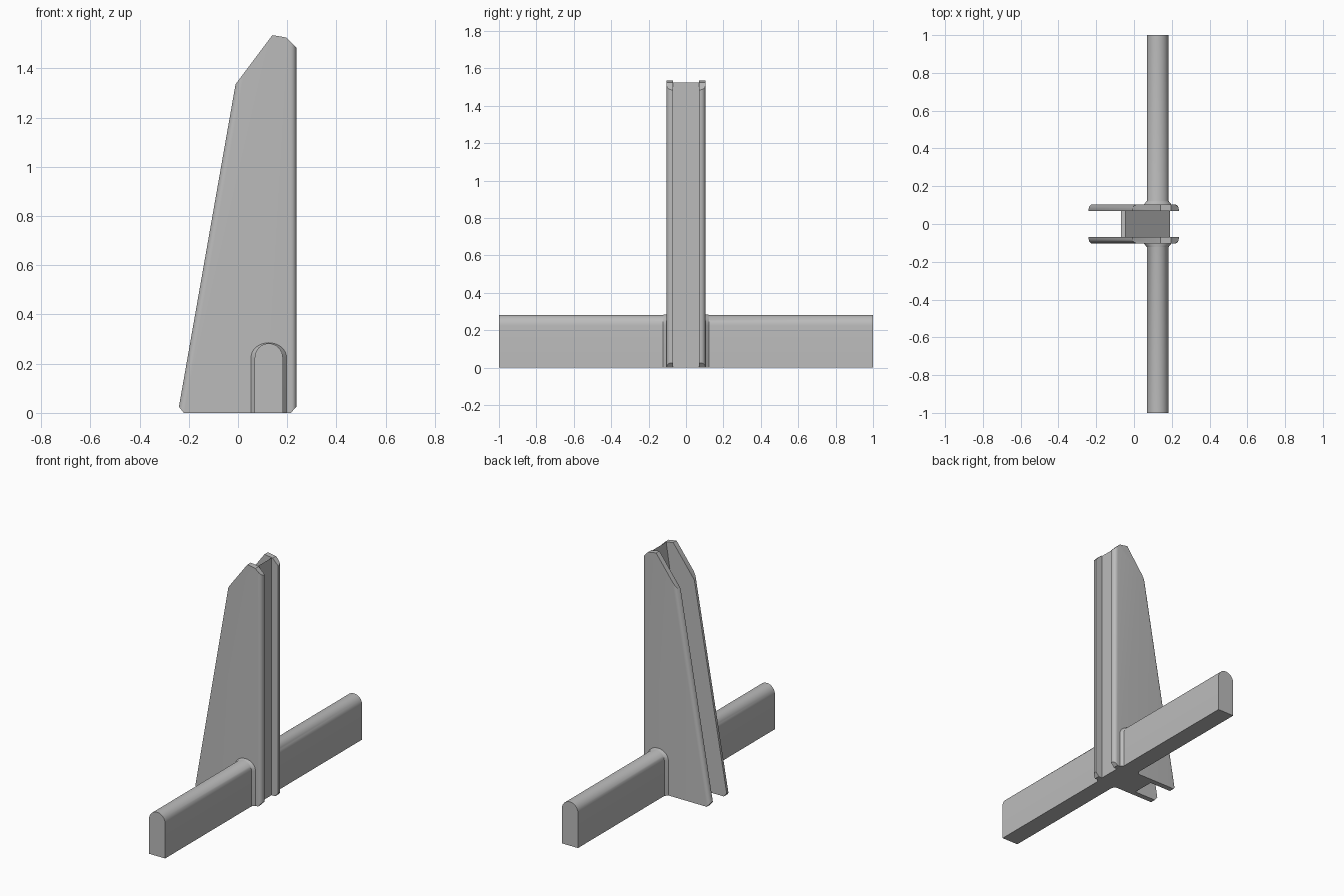
import bpy, bmesh, math

if "Cube" in bpy.data.objects:
    bpy.data.objects.remove(bpy.data.objects["Cube"])

grey = bpy.data.materials.new("plain grey")
grey.diffuse_color = (0.5, 0.5, 0.5, 1)
grey.use_nodes = True
grey.node_tree.nodes["Principled BSDF"].inputs["Base Color"].default_value = grey.diffuse_color


def finish(name, bm, smooth=True):
    bmesh.ops.recalc_face_normals(bm, faces=bm.faces[:])
    me = bpy.data.meshes.new(name)
    bm.to_mesh(me)
    bm.free()
    ob = bpy.data.objects.new(name, me)
    bpy.context.collection.objects.link(ob)
    me.materials.append(grey)
    if smooth:
        bpy.ops.object.select_all(action='DESELECT')
        ob.select_set(True)
        bpy.context.view_layer.objects.active = ob
        bpy.ops.object.shade_smooth_by_angle(angle=math.radians(30))
    return ob


def loft(rings):
    """Skin equal-length rings of points and cap both ends."""
    bm = bmesh.new()
    vs = [[bm.verts.new(p) for p in ring] for ring in rings]
    n = len(vs[0])
    for a, b in zip(vs, vs[1:]):
        for i in range(n):
            j = (i + 1) % n
            bm.faces.new((a[i], a[j], b[j], b[i]))
    bm.faces.new(vs[0])
    bm.faces.new(vs[-1][::-1])
    return bm


def extrude(profile, y0, y1):
    return loft([[(x, y, z) for x, z in profile] for y in (y0, y1)])


# Tapered side plates, outer front and rear edges rounded
PLATE = [(-0.22, 0), (-0.24, 0.025), (-0.01, 1.335), (0.14, 1.535),
         (0.197, 1.525), (0.237, 1.485), (0.237, 0.025), (0.215, 0)]
for side, label in ((-1, "front"), (1, "back")):
    bm = extrude(PLATE, side * 0.07, side * 0.104)
    long_edges = [e for e in bm.edges if e.calc_length() > 1
                  and all(abs(v.co.y) > 0.1 for v in e.verts)]
    bmesh.ops.bevel(bm, geom=long_edges, offset=0.026, segments=5,
                    profile=0.5, affect='EDGES')
    finish(label + "_plate", bm)

# Wedge-shaped web joining the plates, with a small foot at the rear
WEB = [(0.19, 0), (0.19, 1.525), (-0.045, 0.03), (-0.07, 0.02), (-0.07, 0)]
finish("web", extrude(WEB, -0.071, 0.071), smooth=False)

# Round-topped cross bars, flaring into the plates with a fillet
CX, HALF, TOP, R = 0.125, 0.057, 0.282, 0.02


def arch(y, grow):
    w = HALF + grow
    pts = [(CX + w, y, 0)]
    for i in range(17):
        a = math.pi * i / 16
        pts.append((CX + w * math.cos(a), y,
                    TOP - HALF + (HALF + grow * 0.2) * math.sin(a)))
    pts.append((CX - w, y, 0))
    return pts


for side, label in ((-1, "front"), (1, "back")):
    rings = [arch(side * 0.07, R * 0.8)]
    for i in range(6):
        a = math.pi / 2 * i / 5
        rings.append(arch(side * (0.103 + R * math.sin(a)),
                          R * 0.8 * (1 - math.cos(math.pi / 2 - a))))
    rings.append(arch(side * 1.0, 0))
    finish(label + "_bar", loft(rings))
